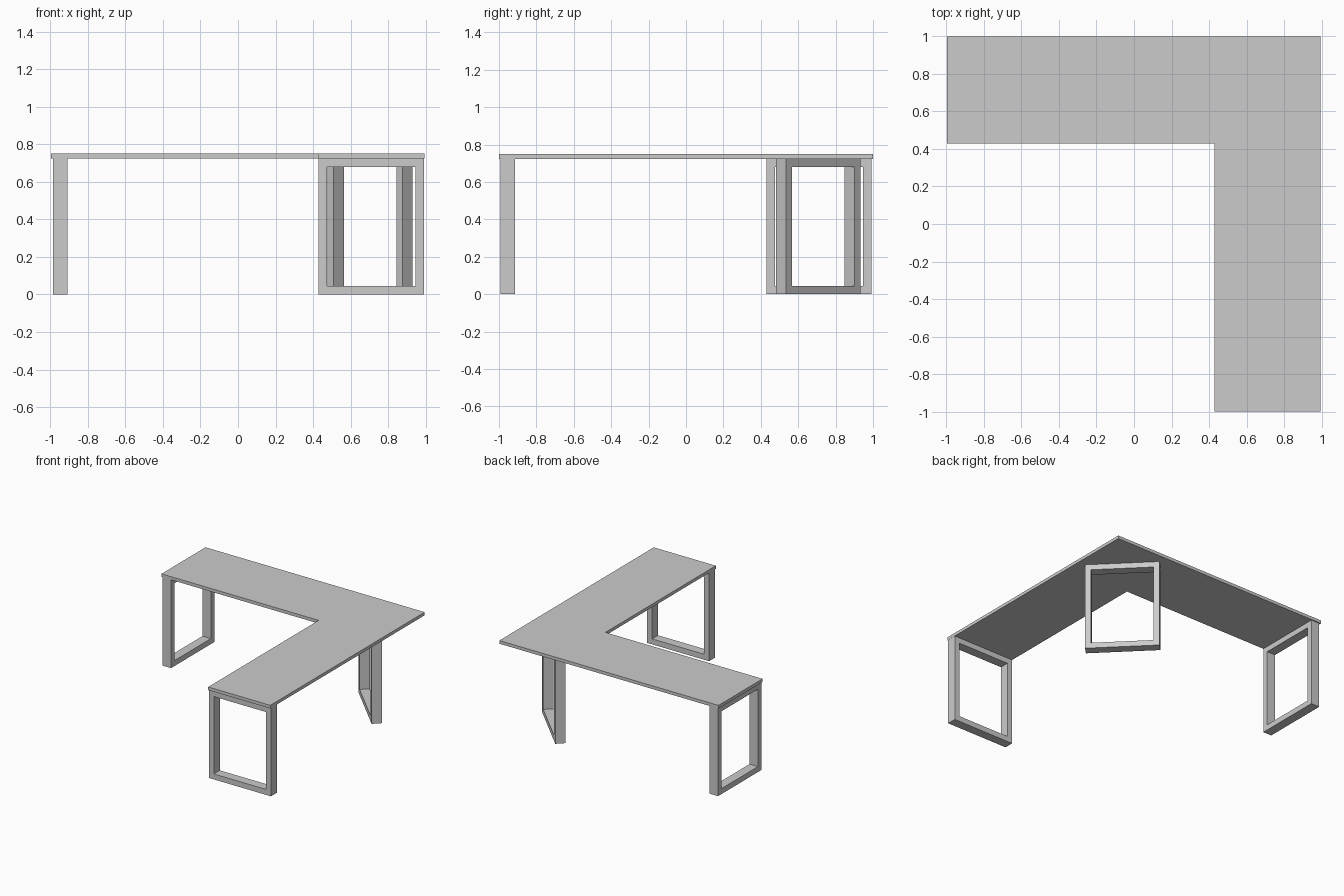
import bpy, bmesh
from math import radians

if "Cube" in bpy.data.objects:
    bpy.data.objects.remove(bpy.data.objects["Cube"])

TOP_Z, UNDER_Z = 0.75, 0.724
LENGTH, DEPTH, BAR = 0.562, 0.077, 0.045   # leg frame width, thickness, bar size


def make_prism(name, rings, direction):
    """Extrude one outline, or bridge an outer and inner outline into a frame."""
    bm = bmesh.new()
    loops = [[bm.verts.new(p) for p in ring] for ring in rings]
    if len(loops) == 1:
        faces = [bm.faces.new(loops[0])]
    else:
        outer, inner = loops
        n = len(outer)
        faces = [bm.faces.new((outer[i], outer[(i + 1) % n],
                               inner[(i + 1) % n], inner[i])) for i in range(n)]
    out = bmesh.ops.extrude_face_region(bm, geom=faces, use_keep_orig=True)
    moved = [g for g in out["geom"] if isinstance(g, bmesh.types.BMVert)]
    bmesh.ops.translate(bm, verts=moved, vec=direction)
    bmesh.ops.recalc_face_normals(bm, faces=bm.faces)
    mesh = bpy.data.meshes.new(name)
    bm.to_mesh(mesh)
    bm.free()
    obj = bpy.data.objects.new(name, mesh)
    bpy.context.collection.objects.link(obj)
    return obj


def leg_frame(name, x, y, angle):
    """Rectangular loop leg, standing on the floor, turned about z."""
    def rect(inset):
        w = LENGTH / 2 - inset
        return [(sx * w, -DEPTH / 2, z) for sx, z in
                ((-1, inset), (1, inset), (1, UNDER_Z - inset), (-1, UNDER_Z - inset))]
    obj = make_prism(name, [rect(0), rect(BAR)], (0, DEPTH, 0))
    obj.location = (x, y, 0)
    obj.rotation_euler.z = radians(angle)
    return obj


# L-shaped desk top
outline = [(-0.995, 0.43), (0.43, 0.43), (0.43, -1), (0.993, -1), (0.993, 1), (-0.995, 1)]
make_prism("desk_top", [[(x, y, UNDER_Z) for x, y in outline]], (0, 0, TOP_Z - UNDER_Z))

# Loop legs at both ends and diagonally under the corner
leg_frame("front_leg", 0.711, -0.952, 0)
leg_frame("left_leg", -0.947, 0.711, 90)
leg_frame("corner_leg", 0.704, 0.707, -45)
